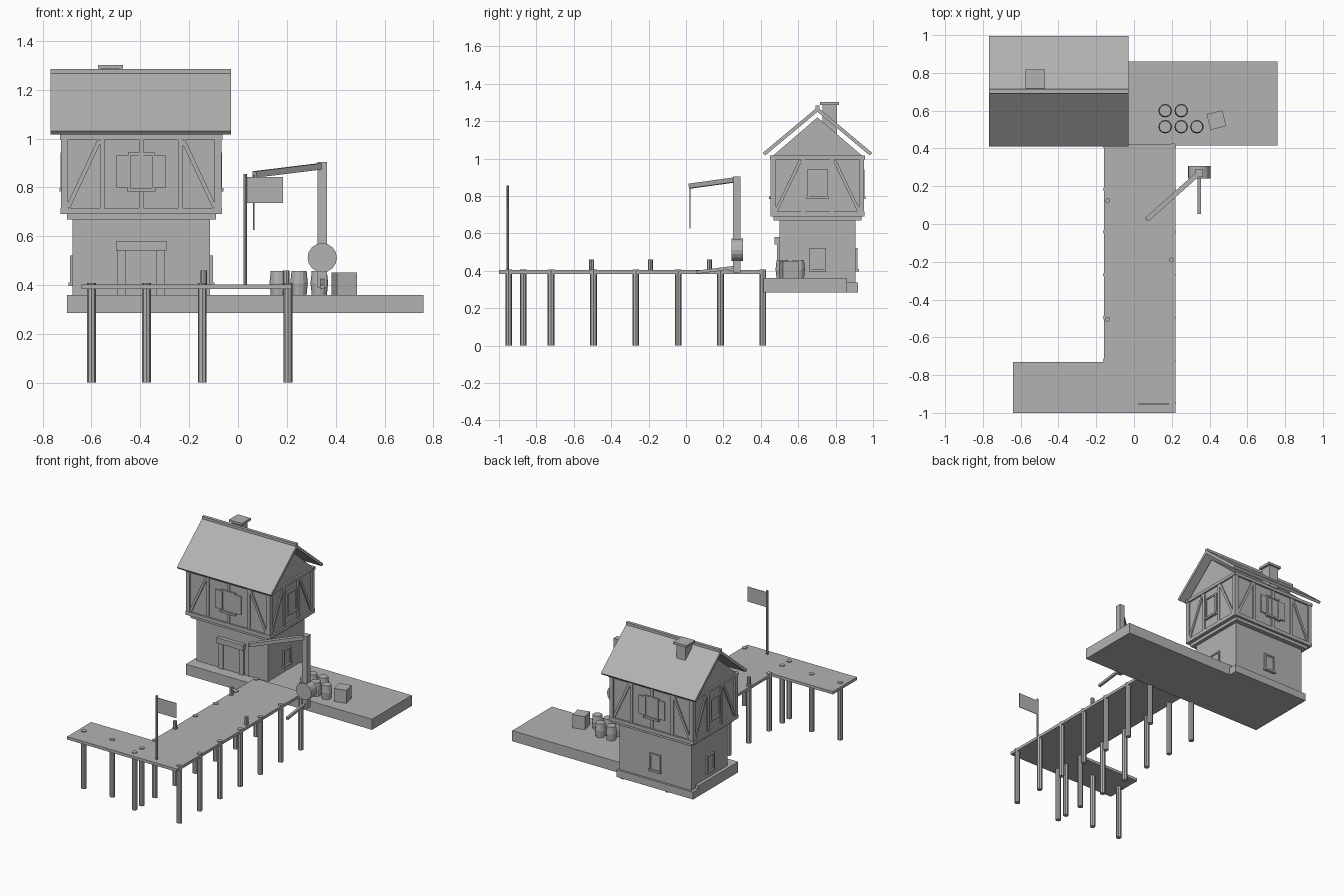
import bpy, bmesh, math
from mathutils import Vector, Matrix

if "Cube" in bpy.data.objects:
    bpy.data.objects.remove(bpy.data.objects["Cube"])

mat = bpy.data.materials.new("plain_grey")
mat.diffuse_color = (0.45, 0.45, 0.45, 1)
mat.use_nodes = True
mat.node_tree.nodes["Principled BSDF"].inputs["Base Color"].default_value = mat.diffuse_color


def finish(name, bm, matrix=None):
    if matrix:
        bm.transform(matrix)
    bmesh.ops.recalc_face_normals(bm, faces=bm.faces)
    me = bpy.data.meshes.new(name)
    bm.to_mesh(me)
    bm.free()
    me.materials.append(mat)
    ob = bpy.data.objects.new(name, me)
    bpy.context.collection.objects.link(ob)
    return ob


def box(name, x0, x1, y0, y1, z0, z1, matrix=None):
    bm = bmesh.new()
    bmesh.ops.create_cube(bm, size=1)
    bm.transform(Matrix.Translation(((x0 + x1) / 2, (y0 + y1) / 2, (z0 + z1) / 2))
                 @ Matrix.Diagonal((x1 - x0, y1 - y0, z1 - z0, 1)))
    return finish(name, bm, matrix)


def rod(name, p, q, r, sides=8, r2=None, matrix=None, turn=0.0):
    """Cylinder or square beam (sides=4) from p to q."""
    p, q = Vector(p), Vector(q)
    d = q - p
    bm = bmesh.new()
    bmesh.ops.create_cone(bm, cap_ends=True, segments=sides, radius1=r,
                          radius2=r if r2 is None else r2, depth=d.length)
    bm.transform(Matrix.Translation((p + q) / 2)
                 @ d.to_track_quat('Z', 'Y').to_matrix().to_4x4()
                 @ Matrix.Rotation(turn, 4, 'Z'))
    return finish(name, bm, matrix)


def prism(name, profile, x0, x1, matrix=None):
    """Extrude a (y, z) outline along x."""
    bm = bmesh.new()
    f = bm.faces.new([bm.verts.new((x0, y, z)) for y, z in profile])
    ext = bmesh.ops.extrude_face_region(bm, geom=[f])
    bmesh.ops.translate(bm, vec=(x1 - x0, 0, 0),
                        verts=[v for v in ext["geom"] if isinstance(v, bmesh.types.BMVert)])
    return finish(name, bm, matrix)


# Quay slabs
box("quay_slab", -0.70, 0.76, 0.415, 0.86, 0.285, 0.36)
box("house_footing", -0.70, -0.10, 0.44, 0.92, 0.285, 0.337)

# Jetty deck, an L-shaped plate
bm = bmesh.new()
outline = [(-0.64, -1), (0.22, -1), (0.22, 0.42), (-0.16, 0.42), (-0.16, -0.73), (-0.64, -0.73)]
f = bm.faces.new([bm.verts.new((x, y, 0.383)) for x, y in outline])
ext = bmesh.ops.extrude_face_region(bm, geom=[f])
bmesh.ops.translate(bm, vec=(0, 0, 0.02),
                    verts=[v for v in ext["geom"] if isinstance(v, bmesh.types.BMVert)])
finish("jetty_deck", bm)

# Piles
for i in range(7):
    for x in (-0.146, 0.205):
        y = -0.948 + 0.2265 * i
        rod("pile", (x, y, 0), (x, y, 0.408), 0.018)
for x in (-0.60, -0.375, -0.146):
    rod("arm_pile", (x, -0.87, 0), (x, -0.87, 0.408), 0.018)

# Bollards
for x, y in ((-0.14, 0.125), (-0.14, -0.505), (0.198, -0.19)):
    rod("bollard", (x, y, 0.40), (x, y, 0.46), 0.013)

# Flag
rod("flag_pole", (0.03, -0.953, 0.40), (0.03, -0.953, 0.855), 0.007)
box("flag", 0.035, 0.185, -0.955, -0.951, 0.737, 0.842)

# Crane
box("crane_post", 0.325, 0.365, 0.25, 0.292, 0.39, 0.903)
rod("crane_drum", (0.345, 0.242, 0.512), (0.345, 0.306, 0.512), 0.06, 16)
rod("crane_arm", (0.068, 0.024, 0.853), (0.352, 0.276, 0.888), 0.018, 4, turn=math.pi / 4)
rod("crane_handle", (0.345, 0.055, 0.392), (0.345, 0.26, 0.418), 0.012, 4, turn=math.pi / 4)
rod("crane_rope", (0.065, 0.022, 0.85), (0.065, 0.022, 0.625), 0.003, 6)

# Barrels and crate
for x, y in ((0.165, 0.60), (0.25, 0.60), (0.165, 0.515), (0.25, 0.515), (0.333, 0.515)):
    rod("barrel_lower", (x, y, 0.36), (x, y, 0.408), 0.031, 12, 0.036)
    rod("barrel_upper", (x, y, 0.408), (x, y, 0.457), 0.036, 12, 0.031)
box("crate", -0.043, 0.043, -0.043, 0.043, 0.36, 0.452,
    Matrix.Translation((0.436, 0.55, 0)) @ Matrix.Rotation(math.radians(14), 4, 'Z'))

# House, built around its own centre
C = Matrix.Translation((-0.396, 0.703, 0))
box("ground_floor", -0.281, 0.281, -0.203, 0.203, 0.33, 0.67, C)
box("jetty_band", -0.305, 0.305, -0.235, 0.235, 0.668, 0.695, C)
box("upper_floor", -0.318, 0.318, -0.240, 0.240, 0.69, 1.015, C)
prism("gable", [(-0.242, 1.012), (0.242, 1.012), (0, 1.22)], -0.318, 0.318, C)

# Roof, ridge and chimney
prism("roof", [(-0.293, 1.03), (0, 1.275), (0.293, 1.03), (0.28, 1.016), (0, 1.25), (-0.28, 1.016)],
      -0.371, 0.367, C)
box("ridge_cap", -0.371, 0.367, -0.011, 0.011, 1.262, 1.284, C)
box("chimney", -0.163, -0.092, 0.027, 0.103, 1.08, 1.29, C)
box("chimney_cap", -0.178, -0.076, 0.014, 0.114, 1.286, 1.302, C)


def window(u, d, z0, z1, m):
    """Framed window in a wall whose face is at local y = -d."""
    box("window_pane", -u + 0.01, u - 0.01, -d - 0.005, -d + 0.01, z0 + 0.01, z1 - 0.01, m)
    for s in (-1, 1):
        box("window_jamb", *sorted((s * u, s * (u - 0.011))), -d - 0.012, -d + 0.005, z0, z1, m)
    box("window_head", -u, u, -d - 0.012, -d + 0.005, z1 - 0.011, z1, m)
    box("window_sill", -u - 0.004, u + 0.004, -d - 0.018, -d + 0.005, z0 - 0.004, z0 + 0.01, m)


# Timber frame and windows on all four sides
for k in range(4):
    m = C @ Matrix.Rotation(k * math.pi / 2, 4, 'Z')
    wide = k % 2 == 0
    w, d = (0.328, 0.240) if wide else (0.250, 0.318)
    outer, inner, post = (0.300, 0.172, 0.160) if wide else (0.222, 0.09, 0.076)
    box("top_rail", -w - 0.005, w + 0.005, -d - 0.012, -d + 0.01, 0.995, 1.016, m)
    box("bottom_rail", -w - 0.002, w + 0.002, -d - 0.012, -d + 0.01, 0.69, 0.716, m)
    for s in (-1, 1):
        box("corner_post", *sorted((s * w, s * (w - 0.028))), -d - 0.010, -d + 0.01, 0.71, 1.0, m)
        box("wall_post", s * post - 0.010, s * post + 0.010, -d - 0.008, -d + 0.01, 0.71, 1.0, m)
        rod("brace", (s * outer, -d, 0.718), (s * inner, -d, 0.992), 0.012, 4,
            matrix=m, turn=math.pi / 4)
        if wide:
            box("shutter", *sorted((s * 0.054, s * 0.101)), -d - 0.008, -d + 0.002, 0.80, 0.93, m)
    if wide:
        box("centre_post", -0.010, 0.010, -d - 0.008, -d + 0.01, 0.71, 1.0, m)
    window(0.055, d, 0.787, 0.942, m)
    if k:
        window(0.042, 0.203 if wide else 0.281, 0.40, 0.522, m)

# Front door
box("door", -0.062, 0.062, -0.209, -0.19, 0.36, 0.537, C)
for s in (-1, 1):
    box("door_jamb", *sorted((s * 0.062, s * 0.097)), -0.217, -0.19, 0.36, 0.545, C)
box("door_lintel", -0.103, 0.103, -0.230, -0.19, 0.541, 0.58, C)
